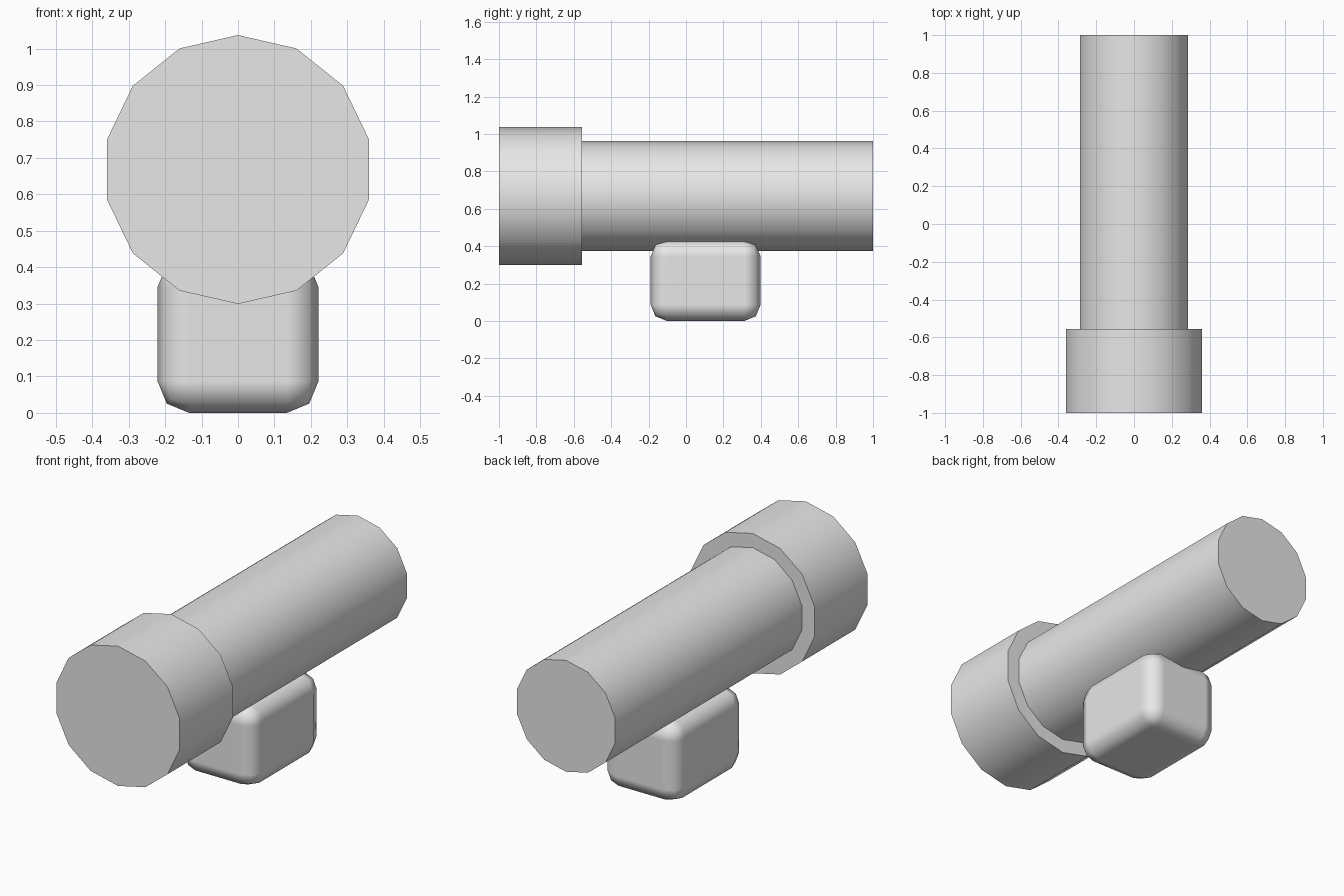
import bpy, bmesh, math
from mathutils import Matrix

if "Cube" in bpy.data.objects:
    bpy.data.objects.remove(bpy.data.objects["Cube"])

grey = bpy.data.materials.new("plain grey")
grey.diffuse_color = (0.8, 0.8, 0.8, 1)
grey.use_nodes = True
grey.node_tree.nodes["Principled BSDF"].inputs["Base Color"].default_value = grey.diffuse_color

SIDES = 14
AXIS_Z = 0.668


def finish(name, bm, angle):
    bmesh.ops.recalc_face_normals(bm, faces=bm.faces)
    mesh = bpy.data.meshes.new(name)
    bm.to_mesh(mesh)
    bm.free()
    mesh.materials.append(grey)
    obj = bpy.data.objects.new(name, mesh)
    bpy.context.collection.objects.link(obj)
    bpy.ops.object.select_all(action='DESELECT')
    obj.select_set(True)
    bpy.context.view_layer.objects.active = obj
    bpy.ops.object.shade_smooth_by_angle(angle=math.radians(angle))
    return obj


def tube(name, radius, y0, y1):
    """Closed 14-sided cylinder along y with a corner pointing straight up."""
    bm = bmesh.new()
    rings = []
    for y in (y0, y1):
        rings.append([bm.verts.new((radius * math.sin(a), y, AXIS_Z + radius * math.cos(a)))
                      for a in (math.tau * i / SIDES for i in range(SIDES))])
    for ring in rings:
        bm.faces.new(ring)
    for i in range(SIDES):
        j = (i + 1) % SIDES
        bm.faces.new((rings[0][i], rings[0][j], rings[1][j], rings[1][i]))
    return finish(name, bm, 30)


# wide front head and long narrow barrel
tube("front_head", 0.369, -1.0, -0.557)
tube("barrel", 0.294, -0.56, 1.0)

# rounded mounting block underneath
bm = bmesh.new()
bmesh.ops.create_cube(bm, size=1, matrix=Matrix.Translation((0, 0.105, 0.216))
                      @ Matrix.Diagonal((0.442, 0.588, 0.432, 1)))
block = finish("mount_block", bm, 180)
bevel = block.modifiers.new("rounded edges", 'BEVEL')
bevel.width = 0.087
bevel.segments = 2
bevel.limit_method = 'NONE'
bevel.harden_normals = True
